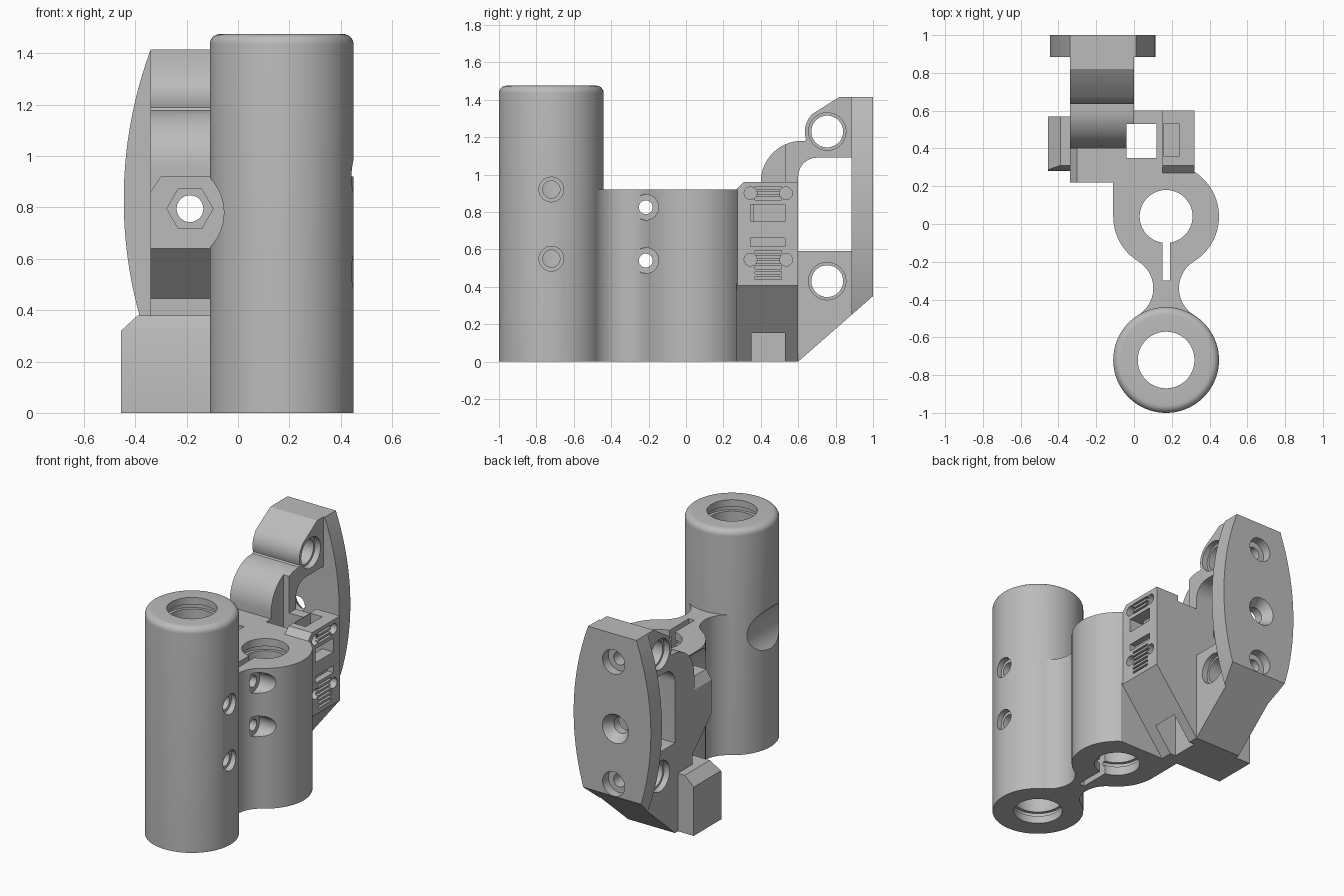
import bpy, bmesh
from math import sin, cos, pi, sqrt
from mathutils import Vector

if "Cube" in bpy.data.objects:
    bpy.data.objects.remove(bpy.data.objects["Cube"])

grey = bpy.data.materials.new("light_grey")
grey.use_nodes = True
grey.diffuse_color = (0.5, 0.5, 0.5, 1)
grey.node_tree.nodes["Principled BSDF"].inputs["Base Color"].default_value = (0.5, 0.5, 0.5, 1)


def finish(bm, name):
    bmesh.ops.recalc_face_normals(bm, faces=bm.faces)
    mesh = bpy.data.meshes.new(name)
    bm.to_mesh(mesh)
    bm.free()
    mesh.materials.append(grey)
    ob = bpy.data.objects.new(name, mesh)
    bpy.context.collection.objects.link(ob)
    return ob


def arc(u, v, r, start=0, end=360, n=64):
    full = end - start == 360
    steps = n if full else n - 1
    return [(u + r * cos((start + (end - start) * i / steps) * pi / 180),
             v + r * sin((start + (end - start) * i / steps) * pi / 180)) for i in range(n)]


def prism(pts, axis, a, b, name="cutter", taper=1.0):
    """Extrude a 2D outline along an axis from a to b, optionally tapered."""
    place = {"X": lambda p, t: (t, p[0], p[1]),
             "Y": lambda p, t: (p[0], t, p[1]),
             "Z": lambda p, t: (p[0], p[1], t)}[axis]
    mid = sum((Vector(p) for p in pts), Vector((0, 0))) / len(pts)
    far = [mid + (Vector(p) - mid) * taper for p in pts]
    bm = bmesh.new()
    lo = [bm.verts.new(place(p, a)) for p in pts]
    hi = [bm.verts.new(place(p, b)) for p in far]
    bm.faces.new(lo)
    bm.faces.new(hi[::-1])
    for i in range(len(pts)):
        j = (i + 1) % len(pts)
        bm.faces.new((lo[i], hi[i], hi[j], lo[j]))
    return finish(bm, name)


def box(x0, x1, y0, y1, z0, z1, name="cutter"):
    return prism([(x0, y0), (x1, y0), (x1, y1), (x0, y1)], "Z", z0, z1, name)


def cyl(axis, u, v, r, a, b, taper=1.0):
    return prism(arc(u, v, r), axis, a, b, taper=taper)


def combine(tool, *targets, op="DIFFERENCE"):
    tool.hide_render = True
    for ob in targets:
        mod = ob.modifiers.new("bool", "BOOLEAN")
        mod.operation, mod.solver, mod.object = op, "EXACT", tool
        bpy.context.view_layer.objects.active = ob
        bpy.ops.object.modifier_apply(modifier=mod.name)
    bpy.data.objects.remove(tool)


def lathe(profile, x, y, name):
    bm = bmesh.new()
    vs = [bm.verts.new((x + r, y, z)) for r, z in profile]
    es = [bm.edges.new((vs[i], vs[(i + 1) % len(vs)])) for i in range(len(vs))]
    bmesh.ops.spin(bm, geom=vs + es, cent=(x, y, 0), axis=(0, 0, 1), angle=2 * pi,
                   steps=80, use_merge=True)
    bmesh.ops.remove_doubles(bm, verts=bm.verts, dist=1e-5)
    return finish(bm, name)


CX, TY, RY, R = 0.17, -0.72, 0.04, 0.28    # tube and ring centres, outer radius
HX = -0.175                                # bolt line of the arm

# Tall tube with rounded rim and grooved bore
tube = lathe([(0.15, 0), (R, 0)] + arc(R - 0.04, 1.435, 0.04, 0, 90, 8)
             + [(0.15, 1.475), (0.15, 1.43), (0.17, 1.43), (0.17, 1.4), (0.15, 1.4),
                (0.15, 0.08), (0.17, 0.08), (0.17, 0.05), (0.15, 0.05)], CX, TY, "front_tube")

# Clamp: ring, waisted neck, block and side rail
clamp = prism(arc(CX, RY, R, n=80), "Z", 0, 0.92, "clamp_body")
neck = box(CX - 0.147, CX + 0.147, -0.5, -0.18, 0, 0.92, "neck")
for s in (-1, 1):
    combine(cyl("Z", CX + s * (0.068 + 0.1665), -0.34, 0.1665, -0.1, 1), neck)
combine(neck, clamp, op="UNION")
combine(box(-0.11, 0.25, RY, 0.6, 0, 0.92), clamp, op="UNION")
rail = prism([(0.27, 0), (0.6, 0), (0.6, 0.96), (0.31, 0.96), (0.27, 0.92)], "X", 0.15, 0.32, "rail")
combine(rail, clamp, op="UNION")

# Arm profile with rounded shoulder, seen from the side
arm = prism([(0.45, 0), (0.6, 0), (0.89, 0.254), (0.89, 1.415), (0.82, 1.415), (0.67, 1.32)]
            + arc(0.755, 1.23, 0.12, 150, 200, 8) + [(0.635, 1.18)]
            + arc(0.62, 0.96, 0.22, 95, 180, 16)
            + [(0.4, 0.92), (0.22, 0.92), (0.22, 0.64), (0.42, 0.445), (0.42, 0.3)],
            "X", -0.34, 0, "arm")
window = [(0.6, 0.59), (0.885, 0.59), (0.885, 1.09)] + arc(0.7, 0.99, 0.1, 90, 180, 10)
combine(prism(window, "X", -0.5, 0.2), arm)
combine(prism([(-0.36, 0.83), (-0.295, 0.93), (-0.36, 0.93)], "Y", 0.1, 0.399), arm)

# Back plate with bowed sides
zs = [0.2 + (1.415 - 0.2) * i / 24 for i in range(25)]
bow = [(0.28 - 1.68 + sqrt(1.68 ** 2 - (z - 0.83) ** 2), z) for z in zs]
plate = prism([(-0.165 + w, z) for w, z in bow] + [(-0.165 - w, z) for w, z in bow[::-1]],
              "Y", 0.885, 1, "back_plate")
combine(prism([(0.5, -0.0875), (1.1, 0.4375), (1.1, -0.3)], "X", -1, 1), plate)

# Chamfered foot
foot = prism([(0.28, 0), (0.57, 0), (0.57, 0.38), (0.31, 0.38), (0.28, 0.3)],
             "X", -0.455, -0.06, "foot")
combine(prism([(-0.48, 0.297), (-0.37, 0.3985), (-0.48, 0.42)], "Y", 0, 1), foot)

# Ring bore, retaining groove and clamp slot
combine(cyl("Z", CX, RY, 0.14, -0.1, 1), clamp)
for z in (0.06, 0.84):
    combine(cyl("Z", CX, RY, 0.16, z, z + 0.03), clamp)
combine(box(0.15, 0.19, -0.3, -0.05, -0.1, 1), clamp)

# Clamp screws and tube screws
for z in (0.54, 0.825):
    combine(cyl("X", -0.215, z, 0.037, -0.5, 0.8), clamp)
    combine(cyl("X", -0.215, z, 0.068, 0.26, 0.8), clamp)
    combine(cyl("X", -0.215, z, 0.068, -0.5, 0.08), clamp)
for z in (0.55, 0.92):
    combine(cyl("X", TY, z, 0.046, 0.25, 0.5), tube)
    combine(cyl("X", TY, z, 0.066, 0.41, 0.5), tube)

# Slanted underside below the rail, and the square shaft
combine(prism([(-0.1, -0.1275), (0.5, 0.6375), (0.5, -0.1275)], "Y", 0.27, 0.7), clamp)
combine(box(-0.04, 0.12, 0.35, 0.53, -0.1, 1.4), clamp, arm)

# Tool groove along tube and clamp leading to the hex pocket and through bolt
combine(cyl("Y", -0.247, 0.78, 0.192, -1.1, 0.22), tube, clamp)
combine(prism(arc(-0.187, 0.795, 0.09, n=6), "Y", 0.1, 0.3), arm, clamp)
combine(cyl("Y", -0.187, 0.795, 0.052, 0.1, 1.1), arm, clamp, plate)
combine(cyl("Y", -0.187, 0.795, 0.095, 1.001, 0.94, taper=0.55), plate)

# Cross holes and stepped screw holes of the arm
for z in (0.43, 1.23):
    combine(cyl("X", 0.755, z, 0.085, -0.6, 0.3), arm)
    combine(cyl("X", 0.755, z, 0.1, -0.04, 0.3), arm)
    combine(cyl("X", 0.755, z, 0.1, -0.6, -0.3), arm)
    combine(cyl("Y", HX, z, 0.042, 0.75, 1.1), arm, plate)
    combine(cyl("Y", HX, z, 0.08, 0.94, 1.1), plate)

# Rail face: top pocket, windows, fine grooves and corner holes
combine(box(0.155, 0.24, 0.36, 0.53, 0.62, 1.1), clamp)
combine(box(0.22, 0.4, 0.345, 0.53, 0.75, 0.84), clamp)
combine(box(0.28, 0.4, 0.345, 0.53, 0.615, 0.66), clamp)
for start, count in ((0.44, 6), (0.865, 3)):
    for i in range(count):
        z = start + i * 0.028
        combine(box(0.3, 0.4, 0.37, 0.51, z, z + 0.014), clamp)
for y in (0.345, 0.535):
    for z in (0.545, 0.9):
        combine(cyl("X", y, z, 0.034, 0.27, 0.4), clamp)

# Smooth round walls, keep edges crisp
bpy.ops.object.select_all(action="DESELECT")
for ob in (tube, clamp, arm, plate, foot):
    ob.hide_render = False
    ob.select_set(True)
bpy.context.view_layer.objects.active = clamp
bpy.ops.object.shade_smooth_by_angle(angle=pi / 6)
